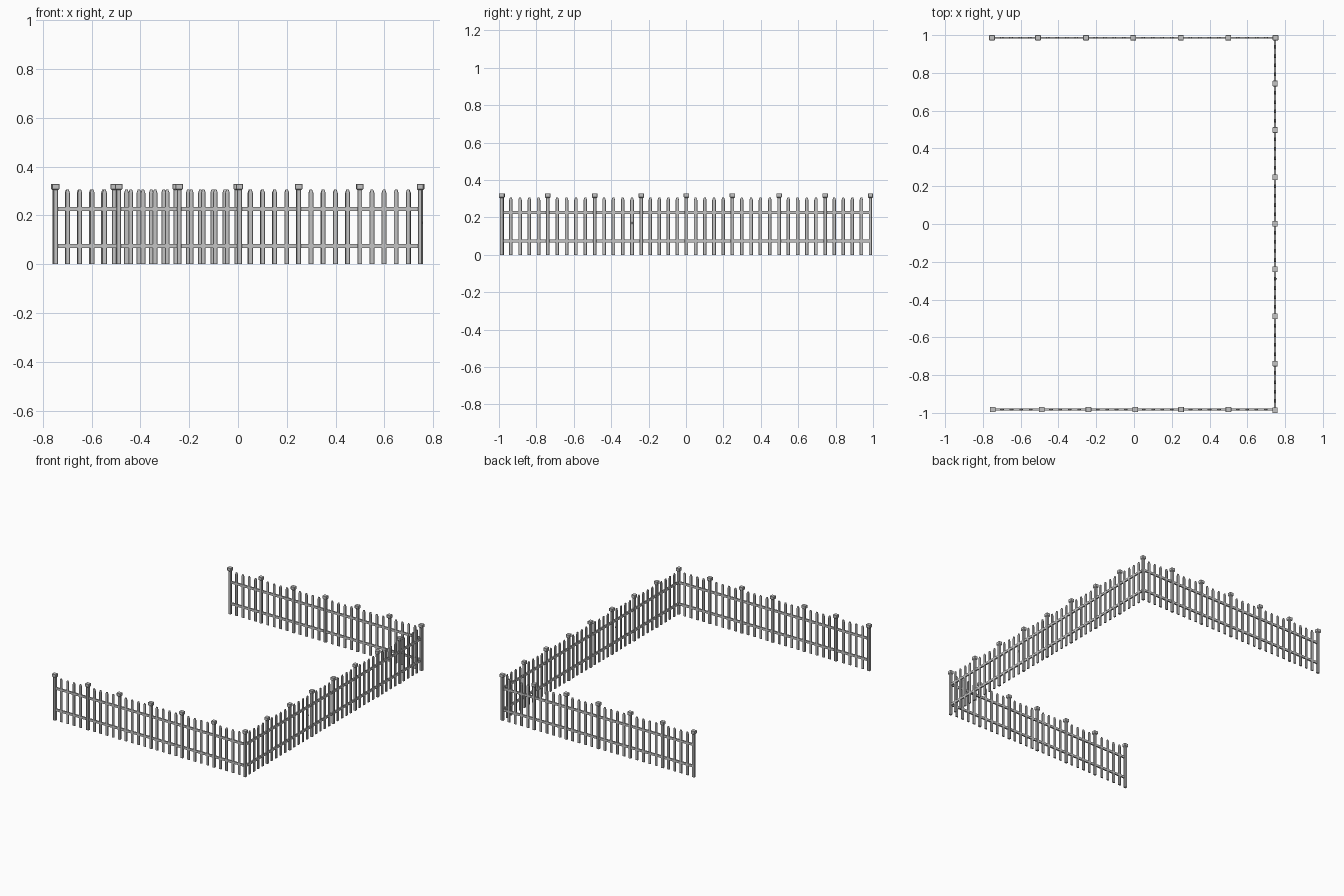
import bpy, bmesh, math

if "Cube" in bpy.data.objects:
    bpy.data.objects.remove(bpy.data.objects["Cube"])

grey = bpy.data.materials.new("weathered grey")
grey.diffuse_color = (0.55, 0.55, 0.55, 1)
grey.use_nodes = True
grey.node_tree.nodes["Principled BSDF"].inputs["Base Color"].default_value = grey.diffuse_color


def loft(name, levels):
    """Mesh from stacked chamfered rectangles: (z, half width, half depth, chamfer)."""
    bm = bmesh.new()
    rings = []
    for z, w, d, c in levels:
        pts = [(w, -d + c), (w, d - c), (w - c, d), (-w + c, d),
               (-w, d - c), (-w, -d + c), (-w + c, -d), (w - c, -d)]
        rings.append([bm.verts.new((x, y, z)) for x, y in pts])
    for a, b in zip(rings, rings[1:]):
        for i in range(8):
            j = (i + 1) % 8
            bm.faces.new((a[i], a[j], b[j], b[i]))
    bm.faces.new(rings[0][::-1])
    bm.faces.new(rings[-1])
    me = bpy.data.meshes.new(name)
    bm.to_mesh(me)
    bm.free()
    me.materials.append(grey)
    return me


def place(name, mesh, loc, turn=0.0):
    ob = bpy.data.objects.new(name, mesh)
    ob.location = loc
    ob.rotation_euler = (0, 0, turn)
    bpy.context.collection.objects.link(ob)
    return ob


# Picket with a pointed top, post with a flared square cap
picket = loft("picket", [(0, .0095, .0045, .002), (.293, .0095, .0045, .002),
                         (.306, .005, .003, .001)])
post = loft("post", [(0, .0095, .0085, .002), (.304, .0095, .0085, .002),
                     (.309, .0150, .0135, .002), (.328, .0150, .0135, .002),
                     (.329, .0140, .0125, .002)])


def rail(name, a, b, z):
    """Horizontal bar between two ground points."""
    length, turn = math.dist(a, b), math.atan2(b[1] - a[1], b[0] - a[0])
    me = loft(name, [(-.008, length / 2, .0052, .001), (.008, length / 2, .0052, .001)])
    place(name, me, ((a[0] + b[0]) / 2, (a[1] + b[1]) / 2, z), turn)


def fence_run(name, points, skip_last=False, even_bays=()):
    """Posts at the points, four pickets per bay, two rails along the run."""
    a, b = points[0], points[-1]
    turn = math.atan2(b[1] - a[1], b[0] - a[0])
    for p in points:
        if not (p is b and skip_last):
            place(name + "_post", post, (*p, 0), turn)
    for i, (p, q) in enumerate(zip(points, points[1:])):
        for k in range(1, 5):
            t = k / 5
            x, y = p[0] + (q[0] - p[0]) * t, p[1] + (q[1] - p[1]) * t
            if i in even_bays:  # these bays line up front to back
                x = .05 * round(x / .05) + (x - .05 * round(x / .05)) * .3
            place(name + "_picket", picket, (x, y, 0), turn)
    for z in (.075, .227):
        rail(name + "_rail", a, b, z)


# Three sides of the yard, open on the left
X, Y = .747, .986
back_x = (-.752, -.508, -.254, -.004, .248, .499, X + .002)
front_x = (-.748, -.489, -.241, .006, .249, .500, X)
side_y = (-Y, -.739, -.488, -.239, .002, .248, .498, .744, Y)
fence_run("back", [(x, Y) for x in back_x], even_bays=(0, 3))
fence_run("front", [(x, -Y + .004) for x in front_x], skip_last=True, even_bays=(0, 3))
fence_run("right", [(X, y) for y in side_y], skip_last=True)

# Small latch knob on one right-hand picket
knob = loft("latch_knob", [(-.006, .004, .003, .001), (.006, .004, .003, .001)])
place("latch_knob", knob, (X + .006, -.29, .17))
